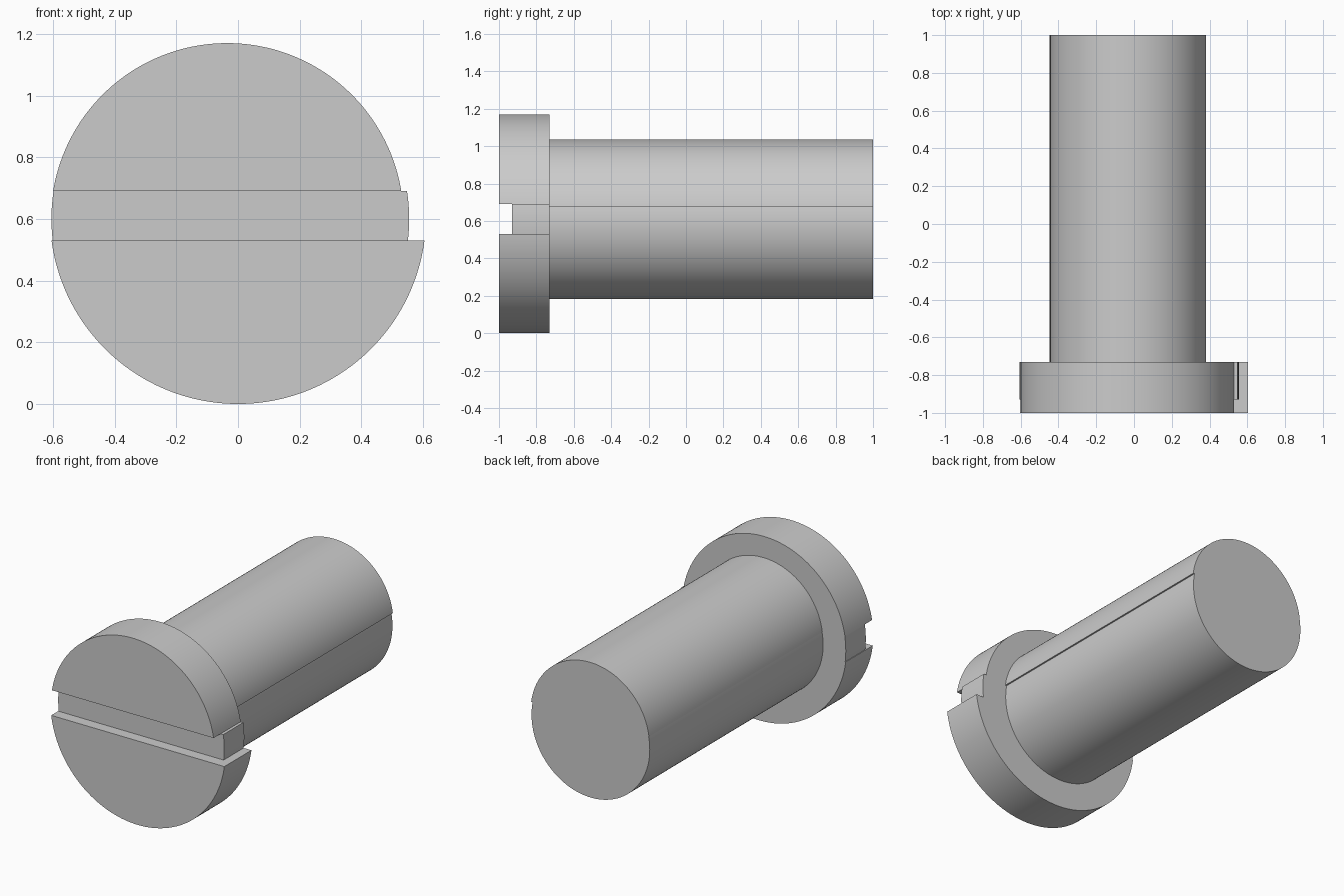
import bpy, bmesh, math

if "Cube" in bpy.data.objects:
    bpy.data.objects.remove(bpy.data.objects["Cube"])

STEPS = 48


def side(cx, cz, r, z0, z1, sign):
    # points of one circle band, running upward on one side
    a0 = math.asin(max(-1, (z0 - cz) / r))
    a1 = math.asin(min(1, (z1 - cz) / r))
    pts = []
    for i in range(STEPS + 1):
        a = a0 + (a1 - a0) * i / STEPS
        z = z0 if i == 0 else z1 if i == STEPS else cz + r * math.sin(a)
        pts.append((cx + sign * r * math.cos(a), z))
    return pts


def prism(name, bands, y0, y1):
    # stacked circle bands form one outline, extruded along y
    right = [p for b in bands for p in side(*b, 1)]
    left = [p for b in bands for p in side(*b, -1)]
    outline = []
    for p in right + left[::-1]:
        if not outline or math.dist(p, outline[-1]) > 0.001:
            outline.append(p)
    if math.dist(outline[0], outline[-1]) < 0.001:
        outline.pop()
    bm = bmesh.new()
    face = bm.faces.new([bm.verts.new((x, y0, z)) for x, z in outline])
    ext = bmesh.ops.extrude_face_region(bm, geom=[face], use_keep_orig=True)
    verts = [v for v in ext["geom"] if isinstance(v, bmesh.types.BMVert)]
    bmesh.ops.translate(bm, verts=verts, vec=(0, y1 - y0, 0))
    bmesh.ops.recalc_face_normals(bm, faces=bm.faces[:])
    mesh = bpy.data.meshes.new(name)
    bm.to_mesh(mesh)
    bm.free()
    obj = bpy.data.objects.new(name, mesh)
    bpy.context.collection.objects.link(obj)
    return obj


def smooth(obj):
    bpy.ops.object.select_all(action='DESELECT')
    obj.select_set(True)
    bpy.context.view_layer.objects.active = obj
    bpy.ops.object.shade_smooth_by_angle(angle=math.radians(30))


# head: lower, slotted and upper bands, slightly offset from each other
head = prism("screw_head", [
    (0.0, 0.61, 0.61, 0.0, 0.53),
    (-0.025, 0.60, 0.58, 0.53, 0.69),
    (-0.035, 0.598, 0.572, 0.69, 1.17),
], -1.0, -0.73)

# slot across the front of the head
bpy.ops.mesh.primitive_cube_add(size=1, location=(0, -1.03, 0.61))
slot = bpy.context.object
slot.name = "slot_cutter"
slot.scale = (2, 0.2, 0.16)
slot.hide_render = True
cut = head.modifiers.new("slot", 'BOOLEAN')
cut.operation = 'DIFFERENCE'
cut.solver = 'EXACT'
cut.object = slot
bpy.context.view_layer.objects.active = head
bpy.ops.object.modifier_apply(modifier=cut.name)
bpy.data.objects.remove(slot)
smooth(head)

# shaft: the upper band overhangs the lower one a little on the right
shaft = prism("screw_shaft", [
    (-0.034, 0.595, 0.413, 0.182, 0.675),
    (-0.03, 0.62, 0.415, 0.675, 1.035),
], -0.73, 1.0)
smooth(shaft)
